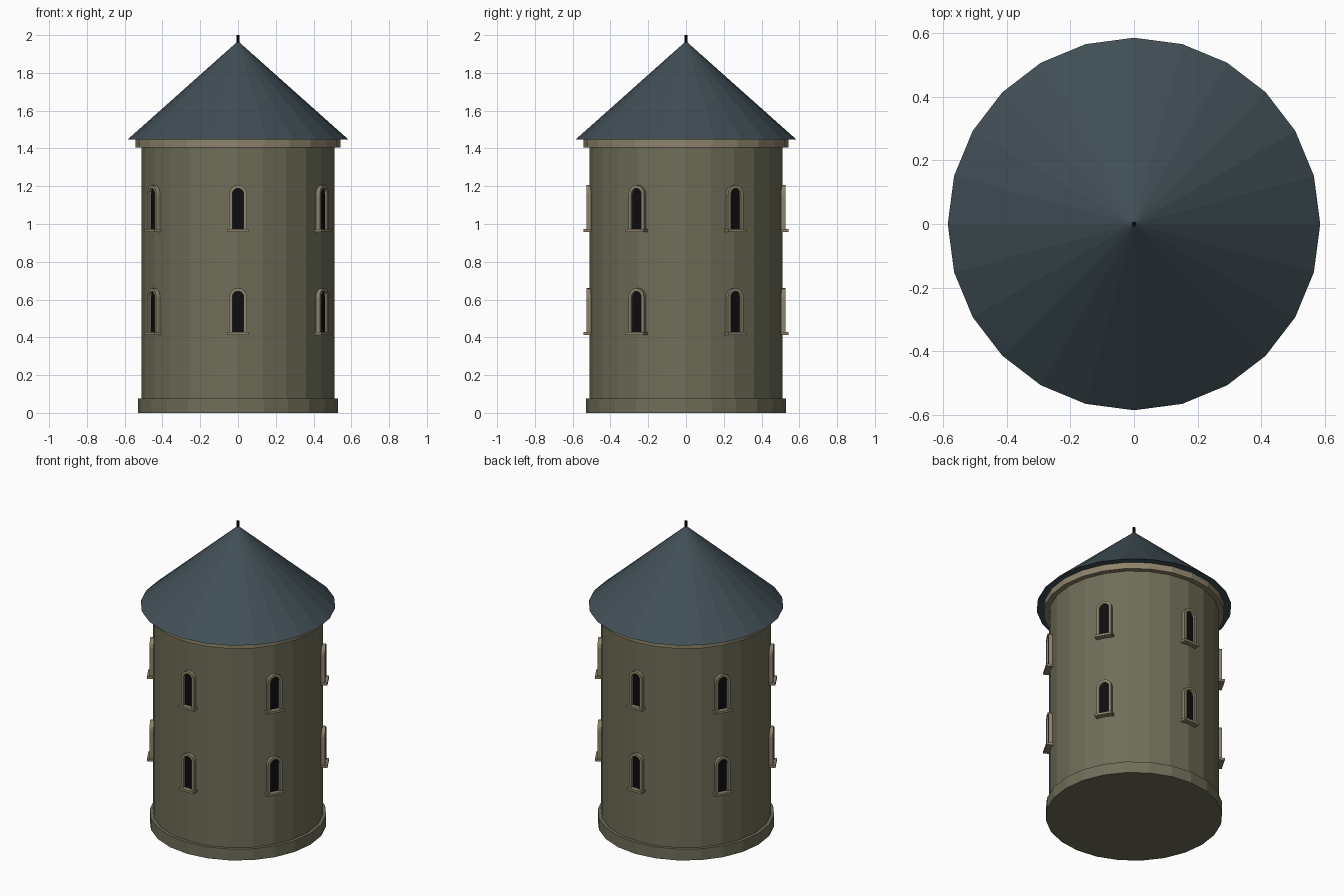
import bpy, math
from mathutils import Matrix

if "Cube" in bpy.data.objects:
    bpy.data.objects.remove(bpy.data.objects["Cube"])

SIDES = 24
WALL = 0.51


def material(name, rgb):
    m = bpy.data.materials.new(name)
    m.use_nodes = True
    m.diffuse_color = (*rgb, 1)
    m.node_tree.nodes["Principled BSDF"].inputs["Base Color"].default_value = (*rgb, 1)
    return m


stone = material("olive stone", (0.16, 0.155, 0.098))
trim = material("pale stone trim", (0.27, 0.23, 0.15))
slate = material("blue slate", (0.052, 0.078, 0.093))
black = material("dark opening", (0.004, 0.004, 0.005))


def ring(name, r1, r2, z0, z1, mat, sides=SIDES):
    """Upright prism or cone with a vertex on +x."""
    bpy.ops.mesh.primitive_cone_add(vertices=sides, radius1=r1, radius2=r2,
                                    depth=z1 - z0, location=(0, 0, (z0 + z1) / 2))
    ob = bpy.context.object
    ob.name = name
    ob.data.materials.append(mat)
    return ob


def add_mesh(name, verts, faces, mat, matrix):
    me = bpy.data.meshes.new(name)
    me.from_pydata(verts, [], faces)
    me.materials.append(mat)
    ob = bpy.data.objects.new(name, me)
    bpy.context.collection.objects.link(ob)
    ob.matrix_world = matrix
    return ob


def arch(half, spring, steps=8):
    """Round-headed outline as (across, up), from right foot to left foot."""
    arc = [(half * math.cos(math.pi * i / steps), spring + half * math.sin(math.pi * i / steps))
           for i in range(steps + 1)]
    return [(half, 0)] + arc + [(-half, 0)]


def window(label, angle, z):
    # local +x points out of the wall
    place = Matrix.Rotation(angle, 4, 'Z') @ Matrix.Translation((0, 0, z))
    outer, inner = arch(0.047, 0.187), arch(0.03, 0.187)
    n = len(outer)
    back, front = WALL - 0.02, WALL + 0.018
    # arched surround: four loops joined into a closed band
    loops = [(outer, back), (outer, front), (inner, front), (inner, back)]
    verts = [(x, y, h) for pts, x in loops for y, h in pts]
    faces = []
    for k in range(4):
        a, b = k * n, (k + 1) % 4 * n
        faces += [(a + i, a + i + 1, b + i + 1, b + i) for i in range(n - 1)]
    faces += [(3 * n, 2 * n, n, 0), (n - 1, 2 * n - 1, 3 * n - 1, 4 * n - 1)]
    add_mesh("window_surround_" + label, verts, faces, trim, place)
    # dark opening
    add_mesh("window_opening_" + label, [(WALL + 0.003, y, h) for y, h in inner],
             [tuple(range(n))], black, place)
    # sill
    bpy.ops.mesh.primitive_cube_add(size=1)
    sill = bpy.context.object
    sill.name = "window_sill_" + label
    sill.data.materials.append(trim)
    sill.matrix_world = (place @ Matrix.Translation((WALL + 0.005, 0, -0.006))
                         @ Matrix.Diagonal((0.056, 0.11, 0.015, 1)))


# tower body
ring("base_plinth", 0.53, 0.53, 0, 0.075, stone)
ring("tower_wall", WALL, WALL, 0.07, 1.42, stone)
ring("cornice", 0.542, 0.542, 1.405, 1.447, trim)

# roof and finial
ring("roof", 0.585, 0, 1.447, 1.968, slate)
ring("finial", 0.008, 0.008, 1.94, 2.0, black, 8)

# two floors of six windows
for floor, z in (("lower", 0.427), ("upper", 0.972)):
    for i in range(6):
        window(f"{floor}_{i + 1}", math.radians(30 + 60 * i), z)
